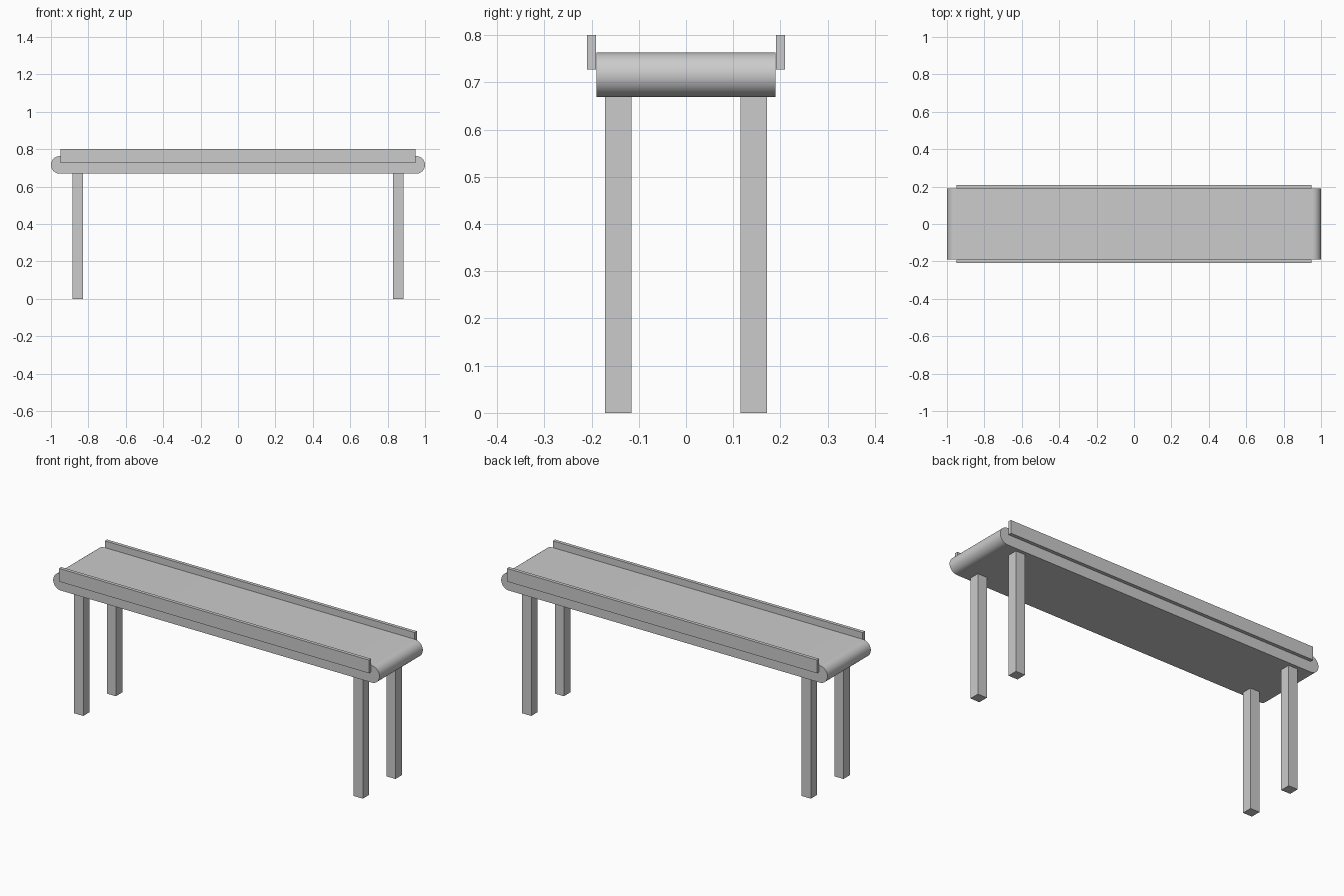
import bpy, bmesh, math
from mathutils import Matrix

cube = bpy.data.objects.get("Cube")
if cube:
    bpy.data.objects.remove(cube, do_unlink=True)

grey = bpy.data.materials.new("light grey")
grey.use_nodes = True
grey.diffuse_color = (0.6, 0.6, 0.6, 1)
grey.node_tree.nodes["Principled BSDF"].inputs["Base Color"].default_value = (0.6, 0.6, 0.6, 1)


def finish(name, bm):
    bmesh.ops.recalc_face_normals(bm, faces=bm.faces)
    mesh = bpy.data.meshes.new(name)
    bm.to_mesh(mesh)
    bm.free()
    mesh.materials.append(grey)
    obj = bpy.data.objects.new(name, mesh)
    bpy.context.collection.objects.link(obj)
    return obj


def box(name, size, centre):
    bm = bmesh.new()
    matrix = Matrix.Translation(centre) @ Matrix.Diagonal((*size, 1))
    bmesh.ops.create_cube(bm, size=1, matrix=matrix)
    return finish(name, bm)


# Belt: a capsule profile extruded across the width
BOTTOM, TOP, HALF_WIDTH, STEPS = 0.669, 0.763, 0.19, 24
radius = (TOP - BOTTOM) / 2
middle = (TOP + BOTTOM) / 2
bm = bmesh.new()
profile = []
for side in (1, -1):
    for i in range(STEPS + 1):
        a = math.pi * (i / STEPS - 0.5)
        x = side * (1 - radius + radius * math.cos(a))
        z = middle + side * radius * math.sin(a)
        profile.append(bm.verts.new((x, -HALF_WIDTH, z)))
face = bm.faces.new(profile)
extruded = bmesh.ops.extrude_face_region(bm, geom=[face], use_keep_orig=True)
moved = [v for v in extruded["geom"] if isinstance(v, bmesh.types.BMVert)]
bmesh.ops.translate(bm, verts=moved, vec=(0, 2 * HALF_WIDTH, 0))
belt = finish("belt", bm)
bpy.context.view_layer.objects.active = belt
belt.select_set(True)
bpy.ops.object.shade_smooth_by_angle(angle=math.radians(30))

# Side rails and legs
for y_side, y_name in ((-1, "front"), (1, "back")):
    box(f"{y_name}_rail", (1.9, 0.019, 0.073), (0, y_side * 0.2, 0.7635))
    for x_side, x_name in ((-1, "right"), (1, "left")):
        box(f"{y_name}_{x_name}_leg", (0.056, 0.056, BOTTOM + 0.002),
            (x_side * 0.857, y_side * 0.143, (BOTTOM + 0.002) / 2))
